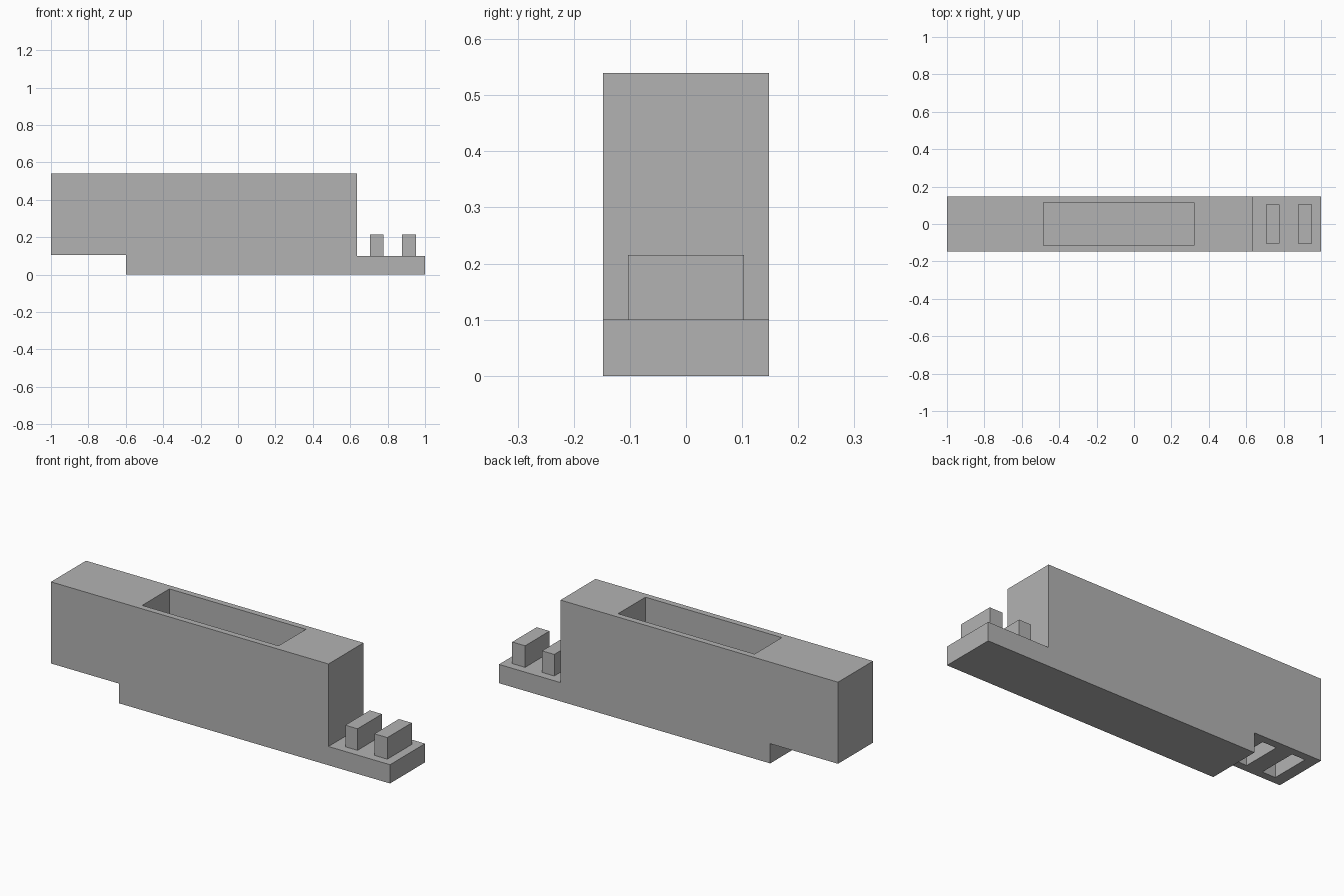
import bpy
import bmesh
from mathutils import Vector

default_cube = bpy.data.objects.get("Cube")
if default_cube:
    bpy.data.objects.remove(default_cube, do_unlink=True)

HALF_WIDTH = 0.1475
TOP = 0.54
LEDGE = 0.1
OVERHANG = 0.105
PEG_HALF = 0.103
PEG_TOP = 0.215
PEGS = {"inner": (0.705, 0.777), "outer": (0.877, 0.953)}
SOCKET_SHIFT = 1.64  # each socket sits under the overhang, one block length from its peg
GAP = 0.003

grey = bpy.data.materials.new("mid_grey")
grey.use_nodes = True
colour = (0.45, 0.45, 0.45, 1)
grey.diffuse_color = colour
grey.node_tree.nodes["Principled BSDF"].inputs["Base Color"].default_value = colour


def make_object(name, bm):
    bmesh.ops.recalc_face_normals(bm, faces=bm.faces)
    mesh = bpy.data.meshes.new(name)
    bm.to_mesh(mesh)
    bm.free()
    mesh.materials.append(grey)
    obj = bpy.data.objects.new(name, mesh)
    bpy.context.collection.objects.link(obj)
    return obj


def make_prism(name, profile, half_width):
    """Extrude an x-z outline across the width."""
    bm = bmesh.new()
    face = bm.faces.new([bm.verts.new((x, -half_width, z)) for x, z in profile])
    extruded = bmesh.ops.extrude_face_region(bm, geom=[face])["geom"]
    verts = [v for v in extruded if isinstance(v, bmesh.types.BMVert)]
    bmesh.ops.translate(bm, verts=verts, vec=Vector((0, 2 * half_width, 0)))
    return make_object(name, bm)


def make_box(name, x0, x1, half_width, z0, z1):
    return make_prism(name, [(x0, z0), (x1, z0), (x1, z1), (x0, z1)], half_width)


def cut(target, cutter):
    """Carve the cutter out of the target, then discard it."""
    cutter.hide_render = True
    modifier = target.modifiers.new(cutter.name, "BOOLEAN")
    modifier.operation = "DIFFERENCE"
    modifier.solver = "EXACT"
    modifier.object = cutter
    bpy.context.view_layer.objects.active = target
    bpy.ops.object.modifier_apply(modifier=modifier.name)
    bpy.data.objects.remove(cutter, do_unlink=True)


# Main block with a low ledge at one end and an overhang at the other
body = make_prism("block_body", [
    (-0.6, 0), (1, 0), (1, LEDGE), (0.637, LEDGE), (0.637, TOP),
    (-1, TOP), (-1, OVERHANG), (-0.6, OVERHANG)], HALF_WIDTH)

# Long pocket open at the top
cut(body, make_box("pocket_cutter", -0.485, 0.32, 0.115, LEDGE, TOP + 0.1))

# Pegs on the ledge and the matching sockets under the overhang
for side, (x0, x1) in PEGS.items():
    make_box(side + "_peg", x0, x1, PEG_HALF, LEDGE, PEG_TOP)
    cut(body, make_box(side + "_socket_cutter",
                       x0 - SOCKET_SHIFT - GAP, x1 - SOCKET_SHIFT + GAP,
                       PEG_HALF + GAP, 0, PEG_TOP + 0.01))
